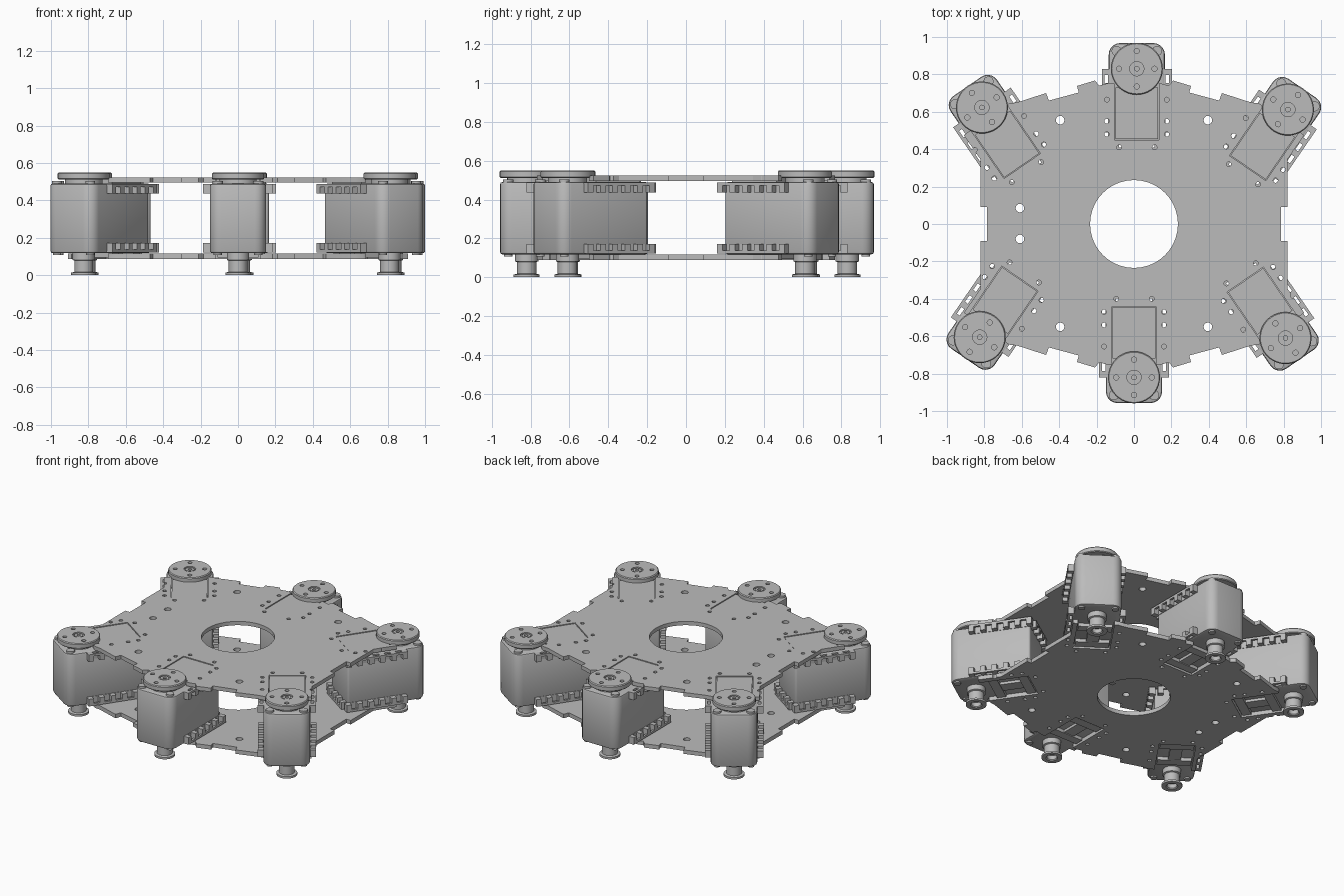
import bpy, bmesh
from math import radians, pi
from mathutils import Matrix, Vector

cube = bpy.data.objects.get("Cube")
if cube:
    bpy.data.objects.remove(cube, do_unlink=True)

grey = bpy.data.materials.new("plain grey")
grey.use_nodes = True
grey.diffuse_color = (0.5, 0.5, 0.5, 1)
grey.node_tree.nodes["Principled BSDF"].inputs["Base Color"].default_value = (0.5, 0.5, 0.5, 1)

# Servo placement: axis x, axis y, turn in degrees (local +y points inward)
SERVOS = {
    "front": (0.0, -0.82, 0), "back": (0.015, 0.83, 180),
    "front_left": (0.81, -0.61, 34.5), "front_right": (-0.825, -0.605, -34.5),
    "back_left": (0.823, 0.612, 145.5), "back_right": (-0.813, 0.623, -145.5),
}


def placement(x, y, turn):
    return Matrix.Translation((x, y, 0)) @ Matrix.Rotation(radians(turn), 4, 'Z')


def to_mesh(bm, name):
    bmesh.ops.recalc_face_normals(bm, faces=bm.faces)
    mesh = bpy.data.meshes.new(name)
    bm.to_mesh(mesh)
    bm.free()
    mesh.materials.append(grey)
    return mesh


def add(name, mesh, matrix=Matrix()):
    ob = bpy.data.objects.new(name, mesh)
    bpy.context.collection.objects.link(ob)
    ob.matrix_world = matrix
    return ob


def box(bm, x, y, z, matrix=Matrix()):
    """Box from three (low, high) ranges."""
    size = [b - a for a, b in (x, y, z)]
    mid = [(a + b) / 2 for a, b in (x, y, z)]
    m = matrix @ Matrix.Translation(mid) @ Matrix.Diagonal((*size, 1))
    return bmesh.ops.create_cube(bm, size=1, matrix=m)["verts"]


def rod(bm, x, y, z, r, matrix=Matrix(), sides=16):
    m = matrix @ Matrix.Translation((x, y, sum(z) / 2))
    bmesh.ops.create_cone(bm, cap_ends=True, segments=sides, radius1=r, radius2=r,
                          depth=z[1] - z[0], matrix=m)


def lathe(bm, profile, sides=32):
    verts = [bm.verts.new((r, 0, z)) for r, z in profile]
    edges = [bm.edges.new(p) for p in zip(verts, verts[1:])]
    bmesh.ops.spin(bm, geom=verts + edges, cent=(0, 0, 0), axis=(0, 0, 1),
                   angle=2 * pi, steps=sides)
    bmesh.ops.remove_doubles(bm, verts=bm.verts, dist=1e-5)


def cut(mesh, cutter_bm):
    """Return the mesh with the cutter taken away."""
    ob, tool = add("work", mesh), add("cutter", to_mesh(cutter_bm, "cutter"))
    tool.hide_render = True
    mod = ob.modifiers.new("holes", 'BOOLEAN')
    mod.operation, mod.solver, mod.object = 'DIFFERENCE', 'EXACT', tool
    result = bpy.data.meshes.new_from_object(
        ob.evaluated_get(bpy.context.evaluated_depsgraph_get()))
    for o in (ob, tool):
        bpy.data.objects.remove(o, do_unlink=True)
    return result


# Deck plates: one quarter outline with tabs, mirrored round
QUARTER = [(0.785, 0.09), (0.82, 0.09), (0.82, 0.345), (0.91, 0.475), (0.668, 0.645),
           (0.625, 0.65), (0.47, 0.70), (0.455, 0.66), (0.295, 0.703), (0.305, 0.738),
           (0.21, 0.767), (0.185, 0.74), (0.15, 0.75)]
half = QUARTER + [(-x, y) for x, y in reversed(QUARTER)]
outline = half + [(-x, -y) for x, y in half]


def deck(name, z0, z1, slot):
    bm = bmesh.new()
    face = bm.faces.new([bm.verts.new((x, y, z0)) for x, y in outline])
    up = bmesh.ops.extrude_face_region(bm, geom=[face])["geom"]
    bmesh.ops.translate(bm, vec=(0, 0, z1 - z0),
                        verts=[v for v in up if isinstance(v, bmesh.types.BMVert)])
    tool = bmesh.new()
    span = (z0 - 0.05, z1 + 0.05)
    rod(tool, 0, 0, span, 0.235, sides=40)
    for x, y in [(0.395, 0.555), (-0.395, 0.555), (0.395, -0.55), (-0.395, -0.55),
                 (-0.61, 0.085), (-0.61, -0.08)]:
        rod(tool, x, y, span, 0.023)
    for spot in SERVOS.values():
        m = placement(*spot)
        box(tool, (-0.118, 0.118), slot, span, m)
        for side in (-1, 1):
            for x, y in [(0.16, 0.165), (0.16, 0.28), (0.16, 0.35), (0.095, 0.42)]:
                rod(tool, side * x, y, span, 0.013, m, 12)
    return add(name, cut(to_mesh(bm, name), tool))


deck("top_deck", 0.496, 0.523, (-0.2, 0.38))
deck("bottom_deck", 0.088, 0.116, (-0.2, 0.38))

# Servo case: rounded block with chamfered rims
bm = bmesh.new()
box(bm, (-0.15, 0.15), (-0.137, 0.40), (0.118, 0.49))
for outer, radius in ((True, 0.06), (False, 0.015)):
    edges = [e for e in bm.edges
             if abs(e.verts[0].co.z - e.verts[1].co.z) > 0.1
             and (e.verts[0].co.y < 0) == outer]
    bmesh.ops.bevel(bm, geom=edges, offset=radius, segments=5, profile=0.5, affect='EDGES')
rims = [e for e in bm.edges if abs(e.verts[0].co.z - e.verts[1].co.z) < 0.01]
bmesh.ops.bevel(bm, geom=rims, offset=0.012, segments=2, profile=0.5, affect='EDGES')
case = to_mesh(bm, "servo_case")

# Raised pads that fill the deck slots, and corner screws
bm = bmesh.new()
box(bm, (-0.114, 0.114), (0.10, 0.376), (0.48, 0.519))
for y in ((0.11, 0.17), (0.31, 0.37)):
    box(bm, (-0.11, 0.11), y, (0.095, 0.13))
box(bm, (-0.04, 0.04), (0.17, 0.31), (0.1, 0.13))
for side in (-1, 1):
    rod(bm, side * 0.108, -0.095, (0.48, 0.503), 0.027)
    rod(bm, side * 0.108, -0.095, (0.108, 0.13), 0.022)
pads = to_mesh(bm, "servo_pads")

# Mounting lugs: toothed rails along both sides and the inner end
bm = bmesh.new()
for z, web in (((0.437, 0.487), (0.472, 0.487)), ((0.122, 0.172), (0.122, 0.137))):
    for side in (-1, 1):
        for i in range(6):
            y = 0.0 + i * 0.077
            a, b = sorted((side * 0.145, side * 0.187))
            box(bm, (a, b), (y, y + 0.034), z)
        box(bm, sorted((side * 0.172, side * 0.187)), (0.0, 0.419), web)
        box(bm, sorted((side * 0.145, side * 0.153)), (0.0, 0.419), z)
    for i in range(4):
        x = -0.13 + i * 0.075
        box(bm, (x, x + 0.035), (0.395, 0.435), z)
    box(bm, (-0.13, 0.13), (0.422, 0.435), web)
lugs = to_mesh(bm, "mounting_lugs")

# Output horn with screw holes
bm = bmesh.new()
lathe(bm, [(0, 0.48), (0.10, 0.48), (0.10, 0.512), (0.134, 0.512), (0.139, 0.517),
           (0.139, 0.543), (0.134, 0.549), (0.038, 0.549), (0.038, 0.538),
           (0.028, 0.538), (0.028, 0.546), (0.012, 0.546), (0.012, 0.535), (0, 0.535)], 40)
tool = bmesh.new()
for x, y in ((0.095, 0), (-0.095, 0), (0, 0.095), (0, -0.095)):
    rod(tool, x, y, (0.525, 0.58), 0.014)
horn = cut(to_mesh(bm, "output_horn"), tool)

# Rear pivot: hollow stub with a flared foot
bm = bmesh.new()
lathe(bm, [(0, 0.13), (0.06, 0.13), (0.06, 0.082), (0.05, 0.078), (0.05, 0.018),
           (0.067, 0.014), (0.067, 0.0), (0.038, 0.0), (0.032, 0.006),
           (0.032, 0.035), (0, 0.035)])
pivot = to_mesh(bm, "pivot_stub")

# Six servos around the decks
PARTS = {"servo_case": case, "servo_pads": pads, "mounting_lugs": lugs,
         "output_horn": horn, "pivot_stub": pivot}
for where, spot in SERVOS.items():
    for part, mesh in PARTS.items():
        add(f"{where}_{part}", mesh, placement(*spot))

# Smooth the curved surfaces, keep the edges crisp
bpy.ops.object.select_all(action='DESELECT')
for ob in bpy.context.collection.objects:
    if ob.type == 'MESH' and ob.data.materials and ob.data.materials[0] == grey:
        ob.select_set(True)
        bpy.context.view_layer.objects.active = ob
bpy.ops.object.shade_smooth_by_angle(angle=radians(30))
